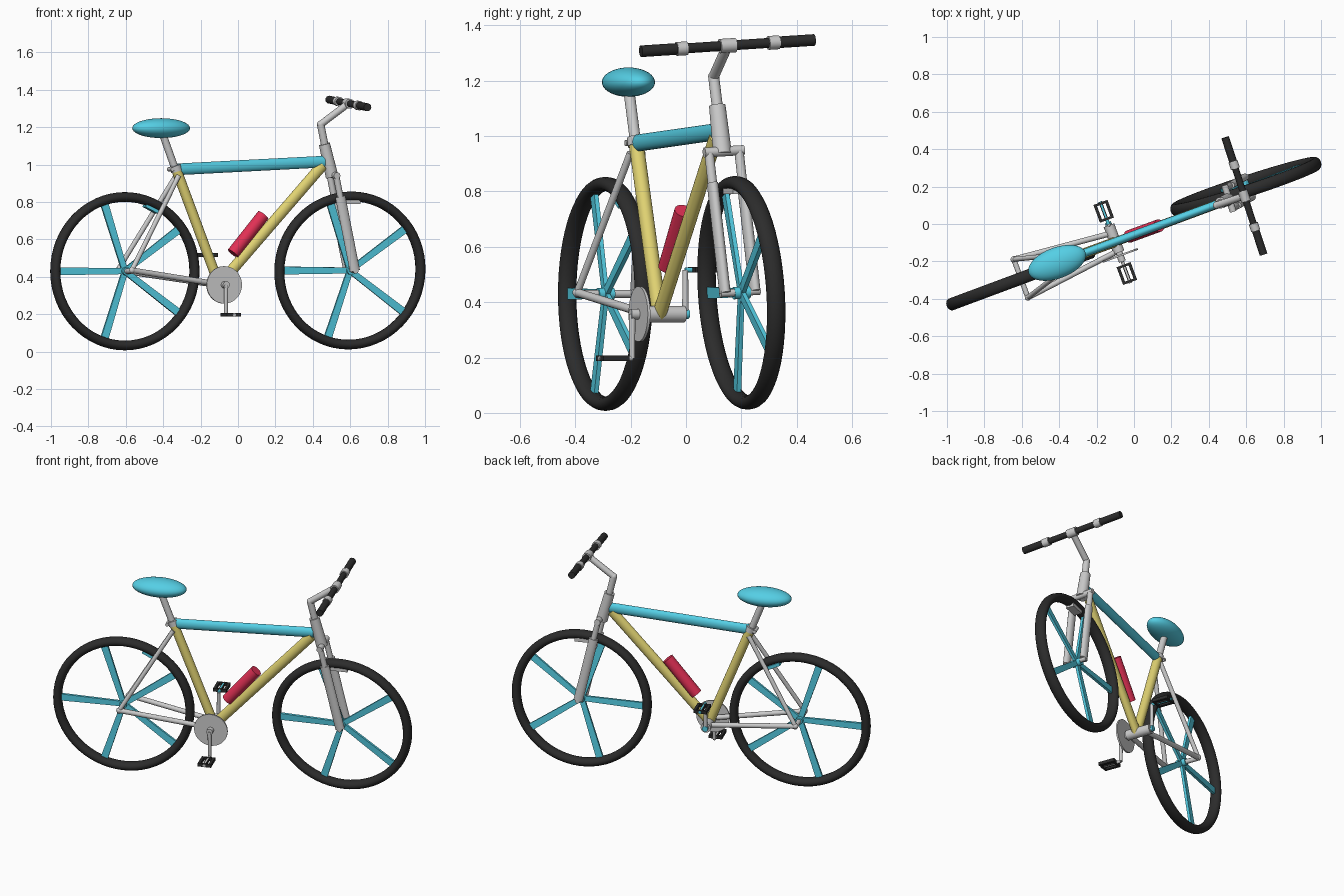
import bpy, bmesh, math
from mathutils import Vector, Matrix

if "Cube" in bpy.data.objects:
    bpy.data.objects.remove(bpy.data.objects["Cube"])

V = Vector
A = math.radians(20.4)
SIDE = V((-math.sin(A), math.cos(A), 0))          # frame sideways direction
FWD = V((math.cos(A), math.sin(A), 0))
FSIDE = V((-0.311, 0.948, 0.062)).normalized()    # steered front sideways direction
UP = V((0, 0, 1))


def material(name, col):
    m = bpy.data.materials.new(name)
    m.diffuse_color = (*col, 1)
    m.use_nodes = True
    m.node_tree.nodes["Principled BSDF"].inputs["Base Color"].default_value = m.diffuse_color
    return m


CYAN = material("cyan", (0.09, 0.62, 0.78))
YELLOW = material("yellow", (0.75, 0.65, 0.17))
RED = material("red", (0.75, 0.03, 0.09))
BLACK = material("black", (0.025, 0.025, 0.025))


def finish(name, bm, mat=None):
    me = bpy.data.meshes.new(name)
    bm.to_mesh(me)
    bm.free()
    for p in me.polygons:
        p.use_smooth = True
    ob = bpy.data.objects.new(name, me)
    bpy.context.collection.objects.link(ob)
    if mat:
        me.materials.append(mat)
    bpy.context.view_layer.objects.active = ob
    bpy.ops.object.select_all(action='DESELECT')
    ob.select_set(True)
    bpy.ops.object.shade_smooth_by_angle(angle=math.radians(35))
    return ob


def frame(origin, z, side):
    z = z.normalized()
    x = side.cross(z)
    if x.length < 1e-3:
        x = FWD.copy()
    x.normalize()
    y = z.cross(x)
    m = Matrix((x, y, z)).transposed().to_4x4()
    m.translation = origin
    return m


def rod(name, p, q, r, mat=None, r2=None, flat=1, side=SIDE, seg=24):
    """Cylinder or cone from p to q; flat scales its sideways width."""
    p, q = V(p), V(q)
    bm = bmesh.new()
    bmesh.ops.create_cone(bm, cap_ends=True, segments=seg, radius1=r,
                          radius2=r if r2 is None else r2, depth=(q - p).length)
    bmesh.ops.transform(bm, verts=bm.verts, matrix=frame((p + q) / 2, q - p, side)
                        @ Matrix.Diagonal((1, flat, 1, 1)))
    return finish(name, bm, mat)


def ball(name, c, size, mat=None):
    bm = bmesh.new()
    bmesh.ops.create_uvsphere(bm, u_segments=32, v_segments=18, radius=1)
    bmesh.ops.transform(bm, verts=bm.verts, matrix=Matrix.Translation(c)
                        @ Matrix.Rotation(A, 4, 'Z') @ Matrix.Diagonal((*size, 1)))
    return finish(name, bm, mat)


def box(name, c, size, mat=None, z=UP, side=SIDE, taper=1):
    bm = bmesh.new()
    bmesh.ops.create_cube(bm, size=1)
    for v in bm.verts:
        if v.co.z < 0:
            v.co.x *= taper
    bmesh.ops.transform(bm, verts=bm.verts, matrix=frame(V(c), z, side)
                        @ Matrix.Diagonal((*size, 1)))
    return finish(name, bm, mat)


def wheel(name, c, axis):
    # tyre: oval section swept round the axle
    fwd = axis.cross(UP).normalized()
    up = fwd.cross(axis) * -1
    bm = bmesh.new()
    n, k, grid = 64, 14, []
    for i in range(n):
        a = 2 * math.pi * i / n
        rad = fwd * math.cos(a) + up * math.sin(a)
        grid.append([bm.verts.new(c + rad * (0.397 + 0.026 * math.cos(b)) + axis * 0.034 * math.sin(b))
                     for b in [2 * math.pi * j / k for j in range(k)]])
    for i in range(n):
        for j in range(k):
            g, h, l = grid[i], grid[(i + 1) % n], (j + 1) % k
            bm.faces.new((g[j], h[j], h[l], g[l]))
    bmesh.ops.recalc_face_normals(bm, faces=bm.faces)
    finish(name + "_tyre", bm, BLACK)
    # five flat spokes
    for i in range(5):
        a = math.pi + i * 2 * math.pi / 5
        d = fwd * math.cos(a) + up * -math.sin(a) * (-1 if up.z > 0 else 1)
        box(f"{name}_spoke_{i}", c + d * 0.195, (0.042, 0.016, 0.37), CYAN, d, axis, 0.75)
    rod(name + "_hub", c - axis * 0.03, c + axis * 0.03, 0.022, CYAN)


# wheels
rear = V((-0.605, -0.291, 0.43))
front = V((0.598, 0.2, 0.434))
wheel("rear_wheel", rear, SIDE)
wheel("front_wheel", front, FSIDE)

# frame tubes
bb = V((-0.101, -0.096, 0.357))
rod("seat_tube", (-0.33, -0.18, 0.975), bb, 0.027, YELLOW)
rod("down_tube", (0.45, 0.108, 0.995), bb, 0.03, YELLOW, flat=0.8)
rod("top_tube", (-0.32, -0.176, 0.975), (0.46, 0.112, 1.016), 0.031, CYAN, flat=0.7)
rod("head_tube", (0.462, 0.113, 1.11), (0.503, 0.132, 0.935), 0.03, r2=0.034)
rod("bottom_bracket", bb - SIDE * 0.06, bb + SIDE * 0.095, 0.03)

# rear stays and axle
rod("rear_axle", rear - SIDE * 0.115, rear + SIDE * 0.115, 0.014)
for s, n in ((-1, "right"), (1, "left")):
    end = rear + SIDE * 0.109 * s + V((0, 0, 0.005))
    rod("chain_stay_" + n, end, bb + SIDE * 0.05 * s, 0.015)
    rod("seat_stay_" + n, end, V((-0.325, -0.18, 0.94)) + SIDE * 0.022 * s, 0.013)
    ball("dropout_" + n, end, (0.017, 0.017, 0.017))
box("rear_brake", (-0.465, -0.232, 0.765), (0.02, 0.05, 0.08), CYAN, FWD - UP * 0.5)

# seat
rod("seat_post", (-0.33, -0.18, 0.96), (-0.405, -0.207, 1.17), 0.02)
rod("seat_clamp", (-0.328, -0.179, 0.965), (-0.338, -0.183, 0.995), 0.031)
rod("clamp_bolt", V((-0.36, -0.191, 0.975)) - SIDE * 0.03, V((-0.36, -0.191, 0.975)) + SIDE * 0.03, 0.011)
ball("seat", (-0.411, -0.208, 1.195), (0.162, 0.083, 0.053), CYAN)

# fork
top, bot = V((0.507, 0.137, 0.945)), V((0.607, 0.195, 0.436))
mid = top.lerp(bot, 0.22)
rod("fork_crown", top - FSIDE * 0.075, top + FSIDE * 0.075, 0.018, side=UP)
for s, n in ((-1, "right"), (1, "left")):
    o = FSIDE * 0.057 * s
    rod("fork_stanchion_" + n, top + o, mid + o, 0.017)
    rod("fork_leg_" + n, mid + o, bot + o, 0.028, flat=0.7, side=FSIDE)
rod("front_axle", bot - FSIDE * 0.075, bot + FSIDE * 0.075, 0.014)
box("front_brake", (0.6, 0.175, 0.803), (0.025, 0.05, 0.1), None, FWD)

# stem and handlebar
bar, elbow = V((0.59, 0.15, 1.327)), V((0.442, 0.1, 1.215))
rod("steerer", (0.465, 0.114, 1.1), elbow, 0.02)
ball("stem_elbow", elbow, (0.02, 0.02, 0.02))
rod("stem", elbow, bar, 0.019)
rod("handlebar", bar - FSIDE * 0.2, bar + FSIDE * 0.2, 0.018, BLACK)
rod("stem_clamp", bar - FSIDE * 0.03, bar + FSIDE * 0.03, 0.026)
for s, n in ((-1, "right"), (1, "left")):
    rod("grip_" + n, bar + FSIDE * 0.18 * s, bar + FSIDE * 0.33 * s, 0.021, BLACK)
    rod("bar_collar_" + n, bar + FSIDE * 0.155 * s, bar + FSIDE * 0.195 * s, 0.025)

# bottle
rod("bottle", (-0.027, -0.067, 0.525), (0.135, -0.008, 0.73), 0.034, RED)

# chainring, cranks and pedals
ring = bb - SIDE * 0.077
rod("chainring", ring - SIDE * 0.005, ring + SIDE * 0.005, 0.1, seg=48)
rod("crank_axle", ring - SIDE * 0.035, bb + SIDE * 0.1, 0.019)
rod("axle_cap", bb + SIDE * 0.09, bb + SIDE * 0.112, 0.017, CYAN)
for s, n, d in ((-1, "right", 0.105), (1, "left", 0.1)):
    hub = bb + SIDE * d * s
    tip = hub + UP * 0.16 * s
    rod("crank_" + n, hub, tip, 0.012, r2=0.01)
    rod("pedal_spindle_" + n, tip, tip + SIDE * 0.13 * s, 0.009, CYAN if s > 0 else None)
    c = tip + SIDE * 0.075 * s
    for e in (-1, 1):
        box(f"pedal_side_{n}_{e}", c + FWD * 0.032 * e, (0.016, 0.1, 0.02), BLACK)
        box(f"pedal_end_{n}_{e}", c + SIDE * 0.044 * e, (0.08, 0.013, 0.02), BLACK)
    box("pedal_middle_" + n, c, (0.018, 0.1, 0.016), BLACK)
